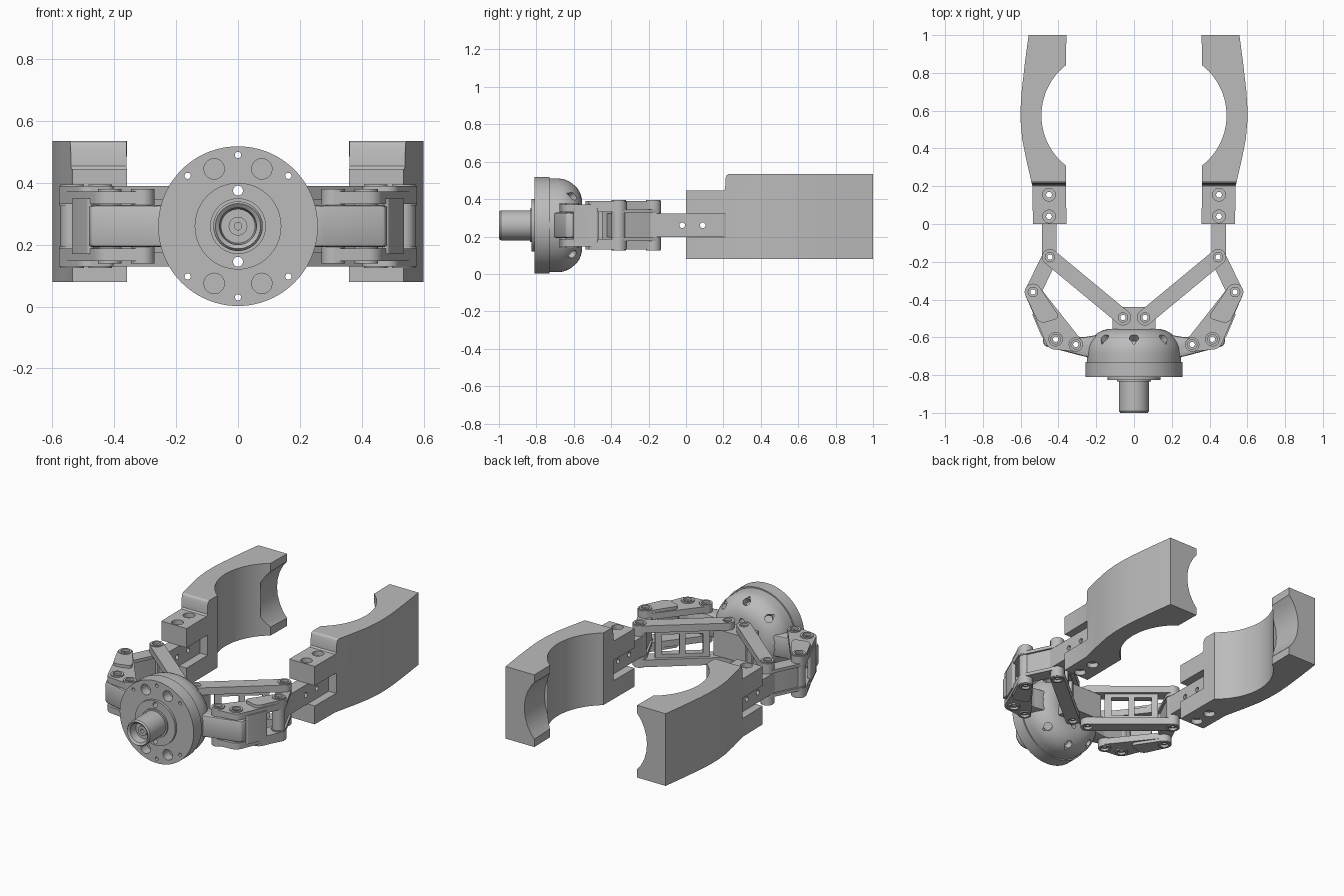
import bpy, bmesh
from math import sin, cos, pi, radians
from mathutils import Matrix, Vector
from mathutils.geometry import convex_hull_2d

if "Cube" in bpy.data.objects:
    bpy.data.objects.remove(bpy.data.objects["Cube"])

MID = 0.26  # height of the gripper's middle plane

steel = bpy.data.materials.new("plain grey")
steel.use_nodes = True
steel.diffuse_color = (0.5, 0.5, 0.5, 1)
steel.node_tree.nodes["Principled BSDF"].inputs["Base Color"].default_value = (0.5, 0.5, 0.5, 1)


def make(name, bm):
    """Turn a bmesh into a scene object."""
    bmesh.ops.recalc_face_normals(bm, faces=bm.faces)
    mesh = bpy.data.meshes.new(name)
    bm.to_mesh(mesh)
    bm.free()
    ob = bpy.data.objects.new(name, mesh)
    bpy.context.collection.objects.link(ob)
    return ob


def prism(name, outline, lo, hi, axis="z"):
    """Extrude an outline along z, or a (y, z) outline along x."""
    bm = bmesh.new()
    place = (lambda u, v, w: (u, v, w)) if axis == "z" else (lambda u, v, w: (w, u, v))
    rows = [[bm.verts.new(place(u, v, w)) for u, v in outline] for w in (lo, hi)]
    bm.faces.new(rows[0])
    bm.faces.new(rows[1])
    n = len(outline)
    for i in range(n):
        j = (i + 1) % n
        bm.faces.new((rows[0][i], rows[0][j], rows[1][j], rows[1][i]))
    return make(name, bm)


def lathe(name, profile, centre, axis="z", closed=False, steps=48):
    """Revolve (radius, height) points around z or y."""
    bm = bmesh.new()
    rings = []
    for r, h in profile:
        ring = []
        for k in range(steps if r > 0 else 1):
            a = 2 * pi * k / steps
            u, v = r * cos(a), r * sin(a)
            p = Vector((u, v, h) if axis == "z" else (u, h, v))
            ring.append(bm.verts.new(p + Vector(centre)))
        rings.append(ring)
    pairs = list(zip(rings, rings[1:])) + ([(rings[-1], rings[0])] if closed else [])
    for a, b in pairs:
        for k in range(steps):
            j = (k + 1) % steps
            quad = [a[k % len(a)], a[j % len(a)], b[j % len(b)], b[k % len(b)]]
            bm.faces.new(list(dict.fromkeys(quad)))
    return make(name, bm)


def rod(centre, direction, r, length):
    """Round cutter centred on a point."""
    bm = bmesh.new()
    turn = Vector(direction).to_track_quat("Z", "Y").to_matrix().to_4x4()
    bmesh.ops.create_cone(bm, cap_ends=True, segments=32, radius1=r, radius2=r,
                          depth=length, matrix=Matrix.Translation(centre) @ turn)
    return make("cutter", bm)


def cut(ob, cutters):
    for c in cutters:
        c.hide_render = True
        mod = ob.modifiers.new("cut", "BOOLEAN")
        mod.operation, mod.solver, mod.object = "DIFFERENCE", "EXACT", c
    graph = bpy.context.evaluated_depsgraph_get()
    mesh = bpy.data.meshes.new_from_object(ob.evaluated_get(graph))
    ob.modifiers.clear()
    ob.data = mesh
    for c in cutters:
        bpy.data.objects.remove(c)


def finish(ob, pair=True):
    """Colour, shade, and mirror a left part to the right."""
    me = ob.data
    me.materials.clear()
    me.materials.append(steel)
    me.shade_smooth()
    me.set_sharp_from_angle(angle=radians(30))
    if pair:
        name = ob.name
        ob.name = "left_" + name
        other = me.copy()
        other.transform(Matrix.Diagonal((-1, 1, 1, 1)))
        other.flip_normals()
        bpy.context.collection.objects.link(bpy.data.objects.new("right_" + name, other))


def hull(*circles):
    """Outline wrapped around (x, y, radius) circles."""
    pts = [(x + r * cos(k * pi / 16), y + r * sin(k * pi / 16))
           for x, y, r in circles for k in range(32)]
    return [pts[i] for i in convex_hull_2d(pts)]


def plates(name, outline, h0, h1, holes):
    """Matching upper and lower plates with pin holes."""
    for side, s in (("upper", 1), ("lower", -1)):
        ob = prism(f"{side}_{name}", outline, *sorted((MID + s * h0, MID + s * h1)))
        cut(ob, [rod((x, y, MID), (0, 0, 1), 0.027, 1) for x, y in holes])
        finish(ob)


def pivot(name, x, y, h, r=0.038):
    """Hollow pin with counterbored ends."""
    b = h - 0.015
    prof = [(r, -h), (r, h), (0.025, h), (0.025, b), (0.014, b),
            (0.014, -b), (0.025, -b), (0.025, -h)]
    finish(lathe(name, prof, (x, y, MID), closed=True, steps=32))


# Domed housing with flange
dome = [(0, -0.81), (0.258, -0.81), (0.258, -0.73), (0.25, -0.73)]
dome += [(0.12 + 0.13 * cos(a * pi / 20), -0.685 + 0.13 * sin(a * pi / 20)) for a in range(11)]
housing = lathe("housing", dome + [(0, -0.555)], (0, 0, MID), "y", steps=96)
cutters = []
for k in range(8):
    a = k * pi / 4
    out = Vector((cos(a), 0, sin(a)))
    cutters.append(rod(out * 0.225 + Vector((0, -0.6, MID)), out + Vector((0, 0.9, 0)), 0.024, 0.11))
    if k not in (0, 4):
        cutters.append(rod(out * 0.23 + Vector((0, -0.7, MID)), (0, 1, 0), 0.01, 0.5))
for s in (-1, 1):
    cutters.append(rod((0, -0.7, MID + s * 0.115), (0, 1, 0), 0.016, 0.5))
    for t in (-1, 1):
        cutters.append(rod((s * 0.077, -0.81, MID + t * 0.185), (0, 1, 0), 0.033, 0.12))
cut(housing, cutters)
finish(housing, False)

# Input shaft and collar
shaft = [(0, -0.93), (0.012, -0.93), (0.012, -0.955), (0.03, -0.955), (0.03, -0.94),
         (0.055, -0.94), (0.06, -0.99), (0.073, -1), (0.08, -0.99), (0.08, -0.835),
         (0.09, -0.835), (0.09, -0.825), (0.14, -0.825), (0.14, -0.8), (0, -0.8)]
hub = lathe("shaft", shaft, (0, 0, MID), "y", steps=64)
cut(hub, [rod((0, -0.8, MID + s * 0.115), (0, 1, 0), 0.016, 0.2) for s in (-1, 1)])
finish(hub, False)

# Centre post carrying the inner links
post = prism("centre_post", [(-0.115, -0.6), (0.115, -0.6), (0.115, -0.44), (-0.115, -0.44)],
             MID - 0.084, MID + 0.084)
cut(post, [rod((s * 0.058, -0.495, MID), (0, 0, 1), 0.027, 1) for s in (-1, 1)])
finish(post, False)

# Pivot positions on the left side
base, knuckle, elbow = (0.058, -0.495), (0.445, -0.175), (0.535, -0.36)
crank_a, crank_b = (0.415, -0.61), (0.308, -0.638)
for name, p, h in (("base_pin", base, 0.13), ("knuckle_pin", knuckle, 0.135),
                   ("elbow_pin", elbow, 0.135), ("outer_crank_pin", crank_a, 0.12),
                   ("inner_crank_pin", crank_b, 0.12)):
    pivot(name, *p, h)

# Inner link: two bars joined by a windowed web
plates("inner_link", hull((*base, 0.042), (*knuckle, 0.042)), 0.085, 0.13, [base, knuckle])
start, end = Vector(base), Vector(knuckle)
across = (end - start).orthogonal().normalized() * 0.022
a, b = start.lerp(end, 0.2), start.lerp(end, 0.83)
web = prism("inner_link_web", [a + across, b + across, b - across, a - across],
            MID - 0.09, MID + 0.09)
windows = []
for t in (0.38, 0.65):
    c, d = start.lerp(end, t - 0.1), start.lerp(end, t + 0.1)
    windows.append(prism("cutter", [c + across * 2, d + across * 2, d - across * 2, c - across * 2],
                         MID - 0.062, MID + 0.062))
cut(web, windows)
finish(web)

# Outer link: stepped three-pin plates and a side web
plates("outer_link_plate", hull((*elbow, 0.044), (*crank_a, 0.055), (*crank_b, 0.038)),
       0.072, 0.112, [elbow, crank_a, crank_b])
plates("outer_link_step", hull((*elbow, 0.044), (0.48, -0.48, 0.042), (0.425, -0.485, 0.022)),
       0.09, 0.13, [elbow])
finish(prism("outer_link_web", hull((0.478, -0.59, 0.012), (0.525, -0.48, 0.012)),
             MID - 0.09, MID + 0.09))

# Crank arm reaching out of the housing
arm = prism("crank_arm", [(0.15, -0.58), (0.27, -0.6), (0.45, -0.57), (0.485, -0.61),
                          (0.475, -0.645), (0.27, -0.7), (0.15, -0.72)], MID - 0.068, MID + 0.068)
bm = bmesh.new()
bm.from_mesh(arm.data)
bmesh.ops.bevel(bm, geom=bm.edges[:], offset=0.012, segments=2, affect="EDGES", profile=0.5)
bm.to_mesh(arm.data)
bm.free()
cut(arm, [rod((*p, MID), (0, 0, 1), 0.027, 1) for p in (crank_a, crank_b)])
finish(arm)

# Finger link between elbow and knuckle
plates("finger_link", hull((*elbow, 0.042), (*knuckle, 0.042)), 0.065, 0.085, [elbow, knuckle])
core = prism("finger_link_core", hull((*elbow, 0.03), (*knuckle, 0.03)), MID - 0.07, MID + 0.07)
cut(core, [rod((*p, MID), (0, 0, 1), 0.027, 1) for p in (elbow, knuckle)])
finish(core)

# Finger bar inside the jaw slot
bolts = [(0.45, 0.04), (0.45, 0.155)]
bar = prism("finger_bar", [(0.41, -0.19), (0.487, -0.19), (0.487, 0.205), (0.41, 0.205)],
            MID - 0.063, MID + 0.063)
cut(bar, [rod((*p, MID), (0, 0, 1), 0.015, 1) for p in bolts]
    + [rod((0.45, y, MID), (1, 0, 0), 0.015, 0.3) for y in (-0.02, 0.09)]
    + [rod((*knuckle, MID), (0, 0, 1), 0.027, 1)])
finish(bar)

# Jaw: curved grip, lowered slotted root, scooped tip
outer = [(0.535, 0), (0.538, 0.2), (0.57, 0.34), (0.592, 0.45), (0.6, 0.54), (0.6, 0.62),
         (0.595, 0.7), (0.578, 0.85), (0.558, 1)]
grip = [(0.153 + 0.337 * cos(radians(t)), 0.575 + 0.337 * sin(radians(t)))
        for t in range(52, -53, -4)]
jaw = prism("jaw", outer + [(0.358, 1)] + grip + [(0.358, 0)], 0.08, 0.535)
step = [(-0.1, 0.445), (0.2, 0.445), (0.209, 0.454), (0.212, 0.515), (0.218, 0.528),
        (0.23, 0.536), (0.23, 0.6), (-0.1, 0.6)]
slot = [(-0.1, 0.196), (0.21, 0.196), (0.21, 0.324), (-0.1, 0.324)]
cutters = [prism("cutter", step, 0.2, 0.8, "x"), prism("cutter", slot, 0.2, 0.8, "x"),
           rod((0.162, 0.95, 0.308), (0, 1, 0), 0.266, 0.3)]
for p in bolts:
    cutters.append(rod((*p, MID), (0, 0, 1), 0.015, 1))
    cutters += [rod((*p, z), (0, 0, 1), 0.034, 0.06) for z in (0.445, 0.08)]
cut(jaw, cutters)
finish(jaw)
